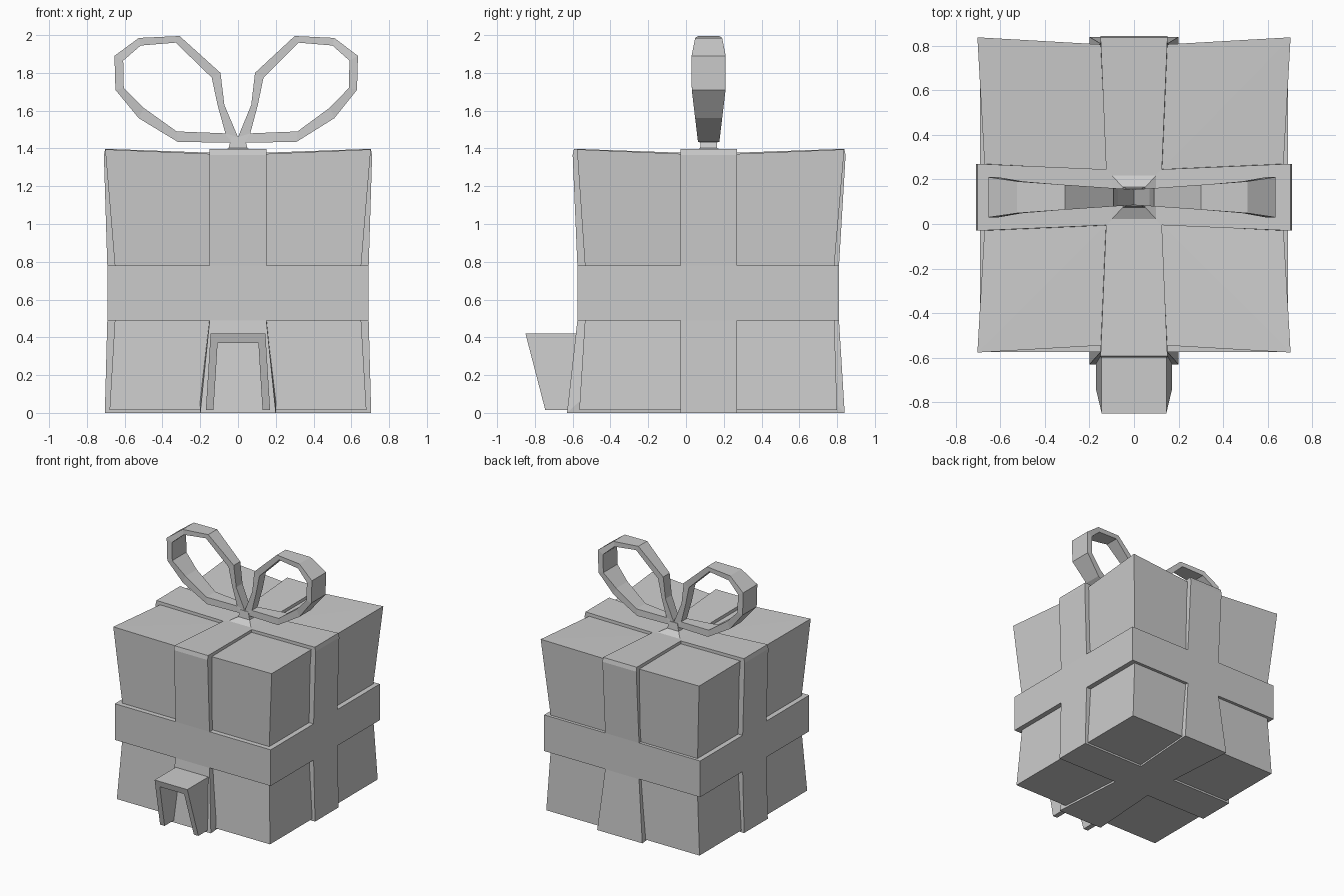
import bpy
import bmesh

cube = bpy.data.objects.get("Cube")
if cube:
    bpy.data.objects.remove(cube)

grey = bpy.data.materials.new("light_grey")
grey.use_nodes = True
grey.diffuse_color = (0.6, 0.6, 0.6, 1)
grey.node_tree.nodes["Principled BSDF"].inputs["Base Color"].default_value = (0.6, 0.6, 0.6, 1)

CY = 0.12  # centre of the box in depth


def finish(name, bm):
    """Turn a bmesh into a flat shaded grey object."""
    bmesh.ops.recalc_face_normals(bm, faces=bm.faces)
    mesh = bpy.data.meshes.new(name)
    bm.to_mesh(mesh)
    bm.free()
    mesh.materials.append(grey)
    obj = bpy.data.objects.new(name, mesh)
    bpy.context.collection.objects.link(obj)
    return obj


def loft(name, rings, closed=False, capped=True):
    """Join equal rings of points with quads."""
    bm = bmesh.new()
    rows = [[bm.verts.new(p) for p in ring] for ring in rings]
    pairs = list(zip(rows, rows[1:]))
    if closed:
        pairs.append((rows[-1], rows[0]))
    for a, b in pairs:
        for i in range(len(a)):
            j = (i + 1) % len(a)
            bm.faces.new((a[i], a[j], b[j], b[i]))
    if capped and not closed:
        bm.faces.new(rows[0])
        bm.faces.new(rows[-1])
    return finish(name, bm)


def rect(x0, x1, y0, y1, z):
    return [(x0, y0, z), (x1, y0, z), (x1, y1, z), (x0, y1, z)]


# Box body: pinched waist, flared ends, dished lid
def body_ring(x, y0, y1, z, pinch=0, drop=0):
    m = z - drop
    return [(-x, y0, z), (0, y0 + pinch, m), (x, y0, z), (x - pinch, CY, m),
            (x, y1, z), (0, y1 - pinch, m), (-x, y1, z), (pinch - x, CY, m)]


rings = [body_ring(0.68, -0.565, 0.80, 0.015),
         body_ring(0.652, -0.535, 0.785, 0.49),
         body_ring(0.652, -0.535, 0.785, 0.78),
         body_ring(0.703, -0.577, 0.838, 1.395, 0.04, 0.03),
         [(0, CY, 1.345)] * 8]
box = loft("box_body", rings, capped=False)
bm = bmesh.new()
bm.from_mesh(box.data)
bmesh.ops.remove_doubles(bm, verts=bm.verts, dist=0.0001)
bmesh.ops.holes_fill(bm, edges=bm.edges, sides=8)
bmesh.ops.recalc_face_normals(bm, faces=bm.faces)
bm.to_mesh(box.data)
bm.free()

# Horizontal ribbon
loft("belt_ribbon", [rect(-0.692, 0.692, -0.574, 0.809, z) for z in (0.49, 0.78)])


# Upright ribbons: a flat band following the box outline; (reach, height, half width)
def ribbon(name, low, high, flare, place):
    def side(e):
        return [(e[0], 0, flare), (e[1], 0.49, 0.15), (e[1], 0.78, 0.15),
                (e[2], 1.365, 0.15), (e[2] * 0.99, 1.398, 0.15)]
    path = side(low) + [(0, 1.372, 0.12)] + side(high)[::-1]
    path.append((0, 0, 0.15))
    sections = []
    for r, z, w in path:
        ri, zi = r * 0.9, 0.7 + (z - 0.7) * 0.9
        sections.append([place(r, -w, z), place(r, w, z),
                         place(ri, w, zi), place(ri, -w, zi)])
    loft(name, sections, closed=True)


ribbon("front_back_ribbon", (-0.75, -0.695, -0.72), (0.72, 0.69, 0.725), 0.2,
       lambda r, w, z: (w, r + CY, z))
ribbon("side_ribbon", (-0.705, -0.692, -0.71), (0.705, 0.692, 0.71), 0.15,
       lambda r, w, z: (r, w + CY, z))

# Knot on a low pyramid
loft("knot", [rect(-w, w, CY - d, CY + d, z) for w, d, z in
              ((0.12, 0.12, 1.365), (0.05, 0.045, 1.402), (0.035, 0.04, 1.46))])

# Bow loops: pairs of outer and inner outline points
outer = [(0, 1.46), (0.07, 1.63), (0.09, 1.80), (0.3, 1.995), (0.51, 1.985),
         (0.635, 1.89), (0.63, 1.71), (0.51, 1.56), (0.31, 1.435), (0.03, 1.43)]
inner = [(0.065, 1.48), (0.105, 1.63), (0.135, 1.775), (0.32, 1.96), (0.5, 1.945),
         (0.59, 1.865), (0.587, 1.72), (0.485, 1.615), (0.315, 1.49), (0.068, 1.48)]
for name, s in (("left_bow_loop", 1), ("right_bow_loop", -1.03)):
    sections = []
    for (ox, oz), (ix, iz) in zip(outer, inner):
        w = 0.035 + 0.035 * ox / 0.5 + max(0, ox - 0.5) * 0.08
        sections.append([(s * ox, CY - w, oz), (s * ox, CY + w, oz),
                         (s * ix, CY + w, iz), (s * ix, CY - w, iz)])
    loft(name, sections, closed=True)

# Small arch at the front, leaning outward towards its top
sections = []
for ox, oz, ix, iz, y in ((-0.17, 0.015, -0.13, 0.015, -0.745),
                          (-0.145, 0.42, -0.108, 0.37, -0.85),
                          (0.145, 0.42, 0.108, 0.37, -0.85),
                          (0.17, 0.015, 0.13, 0.015, -0.745)):
    yi = y + (oz - iz) * 0.26
    sections.append([(ox, y, oz), (ix, yi, iz), (ix, -0.57, iz), (ox, -0.57, oz)])
loft("front_arch", sections)
